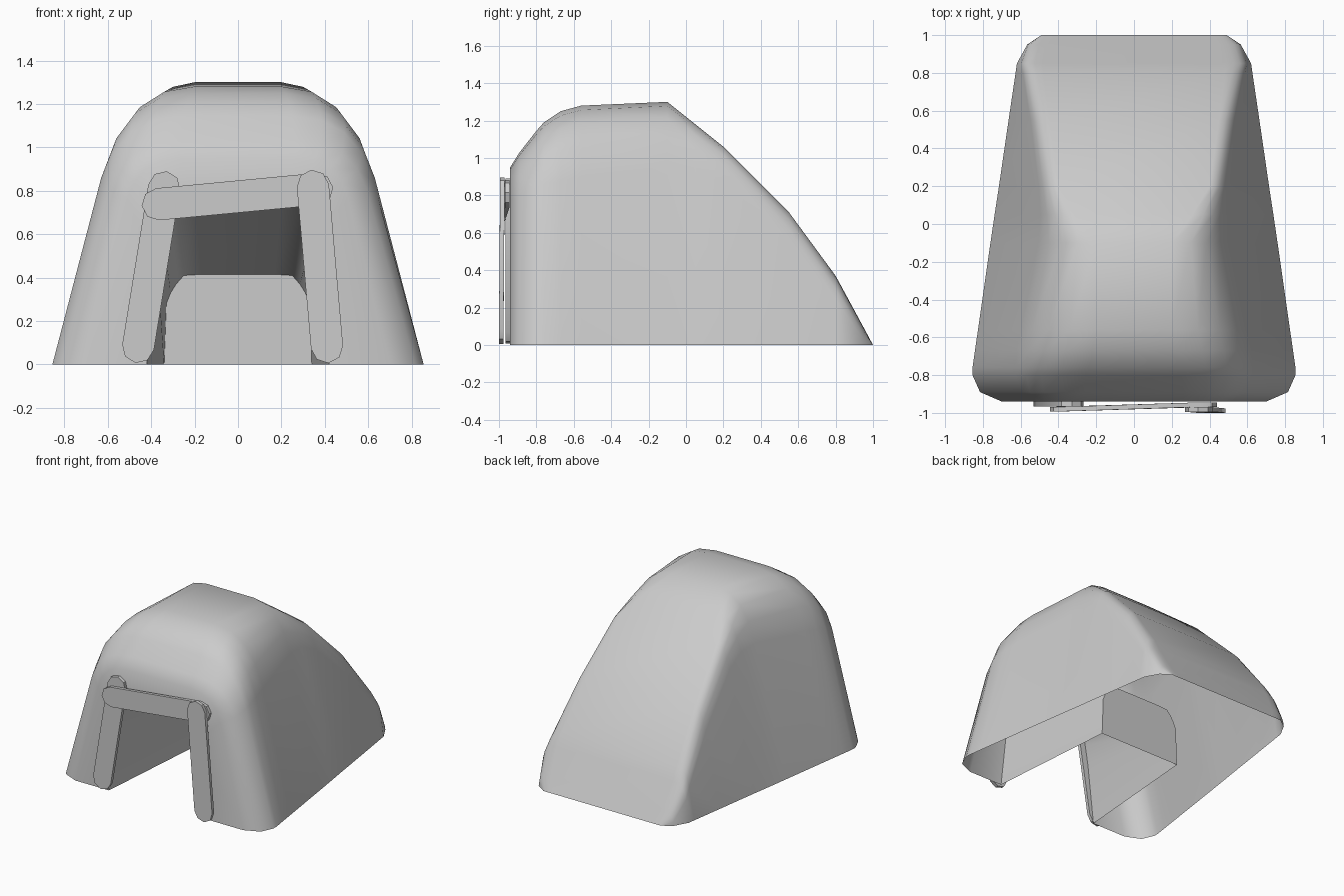
import bpy, bmesh, math
from mathutils import Vector

if "Cube" in bpy.data.objects:
    bpy.data.objects.remove(bpy.data.objects["Cube"])


def finish(name, bm, angle):
    bmesh.ops.remove_doubles(bm, verts=bm.verts, dist=0.0005)
    bmesh.ops.recalc_face_normals(bm, faces=bm.faces)
    me = bpy.data.meshes.new(name)
    bm.to_mesh(me)
    bm.free()
    ob = bpy.data.objects.new(name, me)
    bpy.context.collection.objects.link(ob)
    bpy.ops.object.select_all(action='DESELECT')
    ob.select_set(True)
    bpy.context.view_layer.objects.active = ob
    bpy.ops.object.shade_smooth_by_angle(angle=math.radians(angle))
    return ob


def arch(base, side, side_z, top, height):
    """Half cross-section: leaning wall, rounded shoulder, flat top."""
    slope = (base - side) / max(side_z, 0.001)
    a, c = Vector((side, side_z)), Vector((top, height))
    b = Vector((max(base - slope * height, top), height))
    pts = [(base, 0)]
    for i in range(5):
        t = i / 4
        pts.append(tuple(a * (1 - t) ** 2 + b * 2 * t * (1 - t) + c * t * t))
    return pts


# Shell stations from back to front: y, base, side, side_z, top, height
stations = [
    (1.00, .49, .49, .00, .42, .00),
    (.95, .565, .56, .03, .46, .093),
    (.85, .62, .597, .17, .485, .278),
    (.80, .627, .588, .24, .48, .37),
    (.55, .664, .548, .55, .45, .71),
    (.20, .715, .505, .88, .40, 1.06),
    (.05, .738, .495, .95, .31, 1.18),
    (-.10, .76, .505, .96, .20, 1.30),
    (-.56, .826, .60, .90, .20, 1.28),
    (-.67, .842, .62, .88, .22, 1.25),
    (-.76, .855, .63, .86, .24, 1.19),
    (-.80, .855, .625, .84, .25, 1.145),
    (-.89, .815, .595, .80, .26, 1.03),
    (-.94, .70, .51, .76, .26, .95),
]
rings = [(s[0], arch(*s[1:])) for s in stations]

# Doorway opening, then the tunnel back to its end wall
rings.append((-.94, [(.42, 0), (.37, .45), (.345, .6), (.33, .69), (.29, .74), (.2, .75)]))
rings.append((.06, [(.34, 0), (.33, .28), (.31, .33), (.285, .37), (.25, .41), (.17, .415)]))

# Shelter: one continuous skin, open underneath
bm = bmesh.new()
loops = []
for y, half in rings:
    full = half + [(-x, z) for x, z in reversed(half)]
    loops.append([bm.verts.new((x, y, z)) for x, z in full])
for a, b in zip(loops, loops[1:]):
    for i in range(len(a) - 1):
        bm.faces.new((a[i], a[i + 1], b[i + 1], b[i]))
bm.faces.new(loops[-1])
bmesh.ops.dissolve_degenerate(bm, edges=bm.edges, dist=0.0005)
finish("shelter_shell", bm, 62)


def plank(name, p, q, yp, yq, r=.074, thick=.024):
    """Flat board with rounded ends; p and q are the (x, z) end centres."""
    bm = bmesh.new()
    ang = math.atan2(q[1] - p[1], q[0] - p[0])
    front, back = [], []
    for (cx, cz), cy, start in ((q, yq, ang - math.pi / 2), (p, yp, ang + math.pi / 2)):
        for i in range(5):
            t = start + math.pi * i / 4
            x, z = cx + r * math.cos(t), cz + r * math.sin(t)
            front.append(bm.verts.new((x, cy - thick / 2, z)))
            back.append(bm.verts.new((x, cy + thick / 2, z)))
    bm.faces.new(front)
    bm.faces.new(back[::-1])
    n = len(front)
    for i in range(n):
        j = (i + 1) % n
        bm.faces.new((front[i], back[i], back[j], front[j]))
    finish(name, bm, 30)


# Door frame boards, overlapping one another
plank("left_door_post", (-.46, .08), (-.34, .817), -.953, -.953)
plank("door_lintel", (-.37, .738), (.365, .808), -.98, -.956)
plank("right_door_post", (.41, .08), (.345, .823), -.988, -.982)
